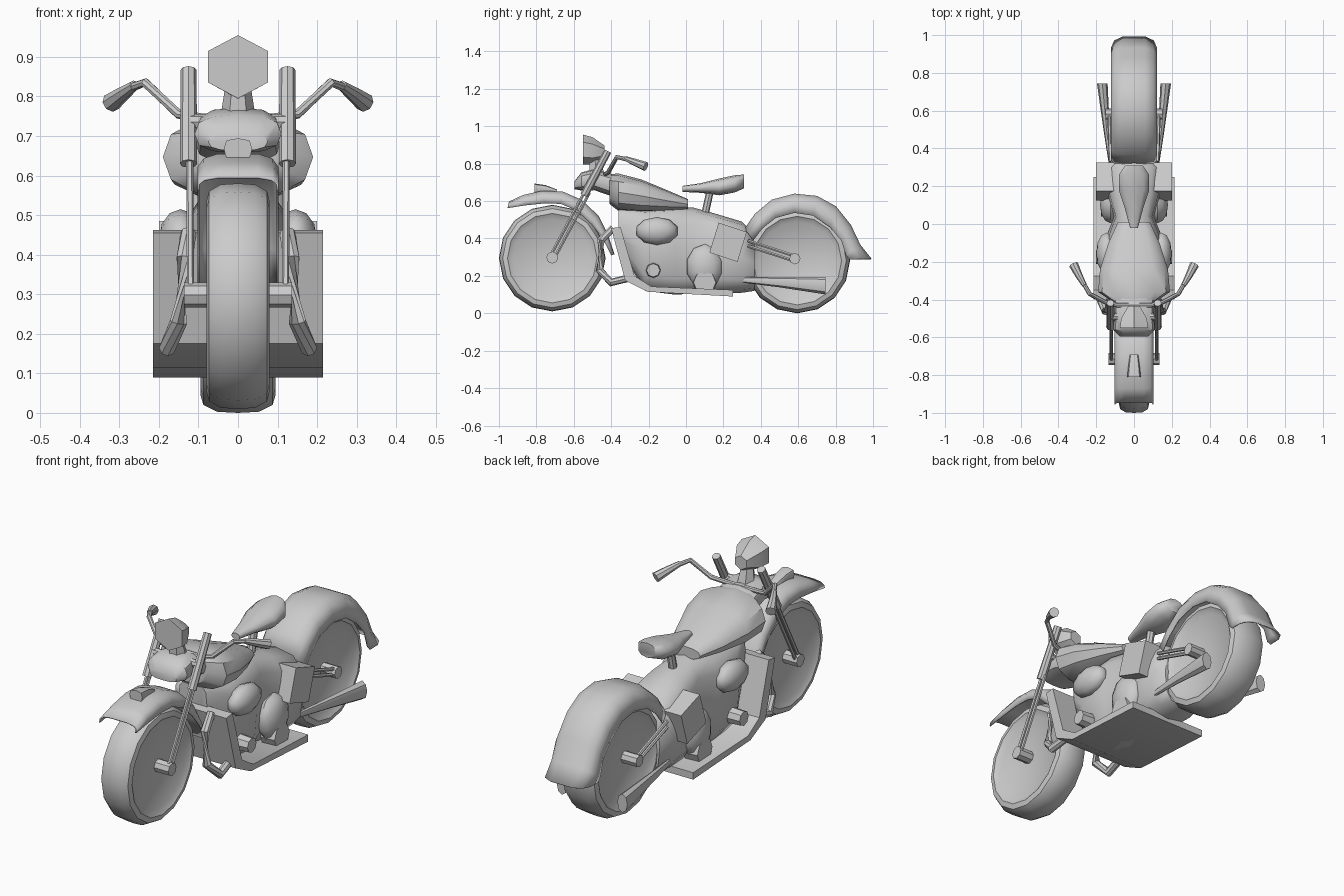
import bpy, bmesh, math
from mathutils import Vector

if "Cube" in bpy.data.objects:
    bpy.data.objects.remove(bpy.data.objects["Cube"])

grey = bpy.data.materials.new("plain grey")
grey.use_nodes = True
grey.diffuse_color = (0.6, 0.6, 0.6, 1)
grey.node_tree.nodes["Principled BSDF"].inputs["Base Color"].default_value = (0.6, 0.6, 0.6, 1)


def finish(name, bm, mirror=False, angle=40):
    """Turn a bmesh into a shaded object, optionally mirrored across x."""
    bmesh.ops.recalc_face_normals(bm, faces=bm.faces[:])
    me = bpy.data.meshes.new(name)
    bm.to_mesh(me)
    bm.free()
    me.materials.append(grey)
    ob = bpy.data.objects.new(name, me)
    bpy.context.collection.objects.link(ob)
    if mirror:
        ob.modifiers.new("Mirror", 'MIRROR').use_mirror_merge = False
    bpy.ops.object.select_all(action='DESELECT')
    ob.select_set(True)
    bpy.context.view_layer.objects.active = ob
    bpy.ops.object.shade_smooth_by_angle(angle=math.radians(angle))
    return ob


def skin(name, rings, closed=True, caps=True, **kw):
    """Bridge a row of equal point rings."""
    bm = bmesh.new()
    rows = [[bm.verts.new(p) for p in r] for r in rings]
    n = len(rows[0])
    for a, b in zip(rows, rows[1:]):
        for i in range(n if closed else n - 1):
            j = (i + 1) % n
            bm.faces.new((a[i], a[j], b[j], b[i]))
    if caps:
        bm.faces.new(rows[0])
        bm.faces.new(rows[-1])
    return finish(name, bm, **kw)


def loft(name, stations, n=10, power=1.0, x=0.0, **kw):
    """Loft rounded sections (y, centre z, half width, half height)."""
    def pw(v):
        return math.copysign(abs(v) ** power, v)
    rings = []
    for y, z, hx, hz in stations:
        angs = [math.pi / 2 + 2 * math.pi * i / n for i in range(n)]
        rings.append([(x + hx * pw(math.cos(a)), y, z + hz * pw(math.sin(a))) for a in angs])
    return skin(name, rings, **kw)


def tube(name, path, radii, n=8, **kw):
    """Sweep a circle along a path with one radius per point."""
    pts = [Vector(p) for p in path]
    rings = []
    for i, p in enumerate(pts):
        t = pts[min(i + 1, len(pts) - 1)] - pts[max(i - 1, 0)]
        q = t.to_track_quat('Z', 'Y')
        rings.append([p + q @ Vector((radii[i] * math.cos(2 * math.pi * k / n),
                                      radii[i] * math.sin(2 * math.pi * k / n), 0)) for k in range(n)])
    return skin(name, rings, **kw)


def ball(name, c, s):
    bm = bmesh.new()
    bmesh.ops.create_uvsphere(bm, u_segments=10, v_segments=6, radius=1)
    for v in bm.verts:
        v.co = Vector((c[0] + v.co.z * s[0], c[1] + v.co.x * s[1], c[2] + v.co.y * s[2]))
    return finish(name, bm, mirror=True, angle=50)


def wheel(name, y, z, r, w):
    """Solid disc wheel with a rounded tyre."""
    prof = [(-.7, .05), (-.78, .74), (-1, .84), (-.92, .93), (-.55, .99), (0, 1),
            (.55, .99), (.92, .93), (1, .84), (.78, .74), (.7, .05)]
    n = 16
    rings = [[(px * w, y + pr * r * math.sin(2 * math.pi * k / n), z + pr * r * math.cos(2 * math.pi * k / n))
              for k in range(n)] for px, pr in prof]
    skin(name, rings)


def fender(name, spine, w):
    """Arched mudguard; each spine entry is crown y, z and side edge y, z."""
    rings = []
    for y, z, ey, ez in spine:
        half = [(1, 1), (1, .5), (.85, .17), (.5, 0)]
        side = [(f * w, y + (ey - y) * t, z + (ez - z) * t) for f, t in half]
        rings.append([(-p[0], p[1], p[2]) for p in side] + side[::-1])
    ob = skin(name, rings, closed=False, caps=False, angle=50)
    m = ob.modifiers.new("Thickness", 'SOLIDIFY')
    m.thickness = 0.006
    m.offset = 0


# wheels and mudguards
wheel("front_wheel", -.715, .295, .285, .08)
wheel("rear_wheel", .595, .282, .282, .095)
fender("front_fender", [(-.945, .595, -.955, .562), (-.87, .63, -.86, .577), (-.77, .652, -.755, .588),
                        (-.66, .648, -.67, .585), (-.56, .605, -.585, .55), (-.47, .52, -.505, .475),
                        (-.42, .42, -.445, .40), (-.385, .315, -.40, .31)], .1)
fender("rear_fender", [(.315, .45, .36, .39), (.37, .53, .41, .455), (.46, .605, .48, .51),
                       (.58, .637, .58, .537), (.70, .625, .68, .522), (.80, .57, .77, .46),
                       (.88, .47, .83, .39), (.93, .365, .855, .31), (.99, .29, .875, .288)], .12)
loft("fender_ornament", [(-.81, .667, .036, .027), (-.75, .665, .03, .02), (-.69, .65, .022, .012)], n=8, power=.6)

# front fork
skin_dir = Vector((0, .3, .56)).normalized()
tube("fork_upper", [(.125, -.545, .63), (.125, -.418, .867)], [.022, .02], mirror=True)
for off in (-.014, .014):
    tube("fork_rod", [(.12, -.715 + off, .30), (.122, -.53 + off, .645)], [.009, .009], n=6, mirror=True)
tube("front_axle", [(-.136, -.715, .298), (.136, -.715, .298)], [.032, .032])
tube("fork_clamp", [(-.125, -.49, .735), (.125, -.49, .735)], [.02, .02])

# handlebars
tube("handlebar", [(0, -.43, .745), (.09, -.43, .745), (.15, -.415, .755), (.235, -.37, .835), (.275, -.30, .82)],
     [.012] * 5, mirror=True)
tube("grip", [(.262, -.325, .828), (.29, -.275, .808), (.32, -.215, .785)], [.013, .019, .025], mirror=True)

# headlight and cowl
loft("headlight", [(-.55, .875, .087, .08), (-.50, .868, .078, .074), (-.435, .86, .036, .036)], n=6, angle=35)
tube("headlight_neck", [(0, -.49, .84), (0, -.47, .70)], [.03, .052], n=6)
loft("fork_cowl", [(-.595, .685, .075, .022), (-.56, .705, .11, .048), (-.49, .715, .105, .057),
                   (-.38, .68, .11, .06)], n=12, power=.75)

# tank and seat
loft("fuel_tank", [(-.41, .665, .115, .08), (-.36, .647, .19, .1), (-.24, .628, .18, .088),
                   (-.10, .602, .135, .056), (.01, .583, .085, .028)], n=12, power=.8)
loft("seat", [(-.02, .665, .022, .016), (.08, .67, .05, .026), (.18, .676, .084, .045),
              (.26, .692, .084, .046), (.31, .705, .05, .037)], n=10, power=.9, angle=60)
tube("seat_post", [(0, .13, .66), (0, .095, .5)], [.02, .02])

# engine body
loft("engine_body", [(-.36, .46, .08, .11), (-.22, .34, .14, .22), (-.06, .335, .145, .235),
                     (.04, .335, .105, .23), (.15, .32, .14, .215), (.30, .30, .15, .19),
                     (.365, .27, .11, .15)], n=12, power=.65, angle=50)
ball("air_cleaner", (.145, -.155, .44), (.055, .115, .075))
ball("crankcase_cover", (.125, .10, .25), (.055, .10, .12))
tube("gear_cover", [(.10, -.175, .23), (.20, -.175, .23)], [.042, .036], mirror=True)
tube("lower_cover", [(.10, .10, .165), (.175, .10, .165)], [.065, .06], mirror=True)

# side boxes
quad = [(.175, .485), (.325, .435), (.275, .275), (.125, .325)]
skin("side_box", [[(.10, y, z) for y, z in quad], [(.20, y, z) for y, z in quad]], mirror=True)

# front shield and floor plate in one bent sheet
sheet = [(-.40, .455), (-.325, .175), (-.205, .115), (.25, .09),
         (.25, .125), (-.185, .143), (-.275, .20), (-.35, .462)]
skin("shield_and_floor", [[(x, y, z) for y, z in sheet] for x in (-.215, .215)], angle=30)

# crash bars
tube("crash_bar", [(.125, -.39, .455), (.135, -.455, .39), (.15, -.462, .23), (.178, -.40, .165), (.165, -.30, .19)],
     [.02, .022, .022, .022, .02], mirror=True)

# rear axle, struts and exhausts
tube("rear_axle", [(-.15, .582, .292), (.15, .582, .292)], [.03, .03])
for off in (-.014, .014):
    tube("rear_strut", [(.125, .33, .375 + off), (.132, .582, .292 + off)], [.009, .009], n=6, mirror=True)
pipe = [(.28, .18, .12, .013), (.5, .167, .145, .028), (.745, .148, .168, .047)]
rings = [[(x + .6 * r * math.cos(a * math.pi / 4), y, z + r * math.sin(a * math.pi / 4)) for a in range(8)]
         for y, z, x, r in pipe]
skin("exhaust_pipe", rings, mirror=True)
